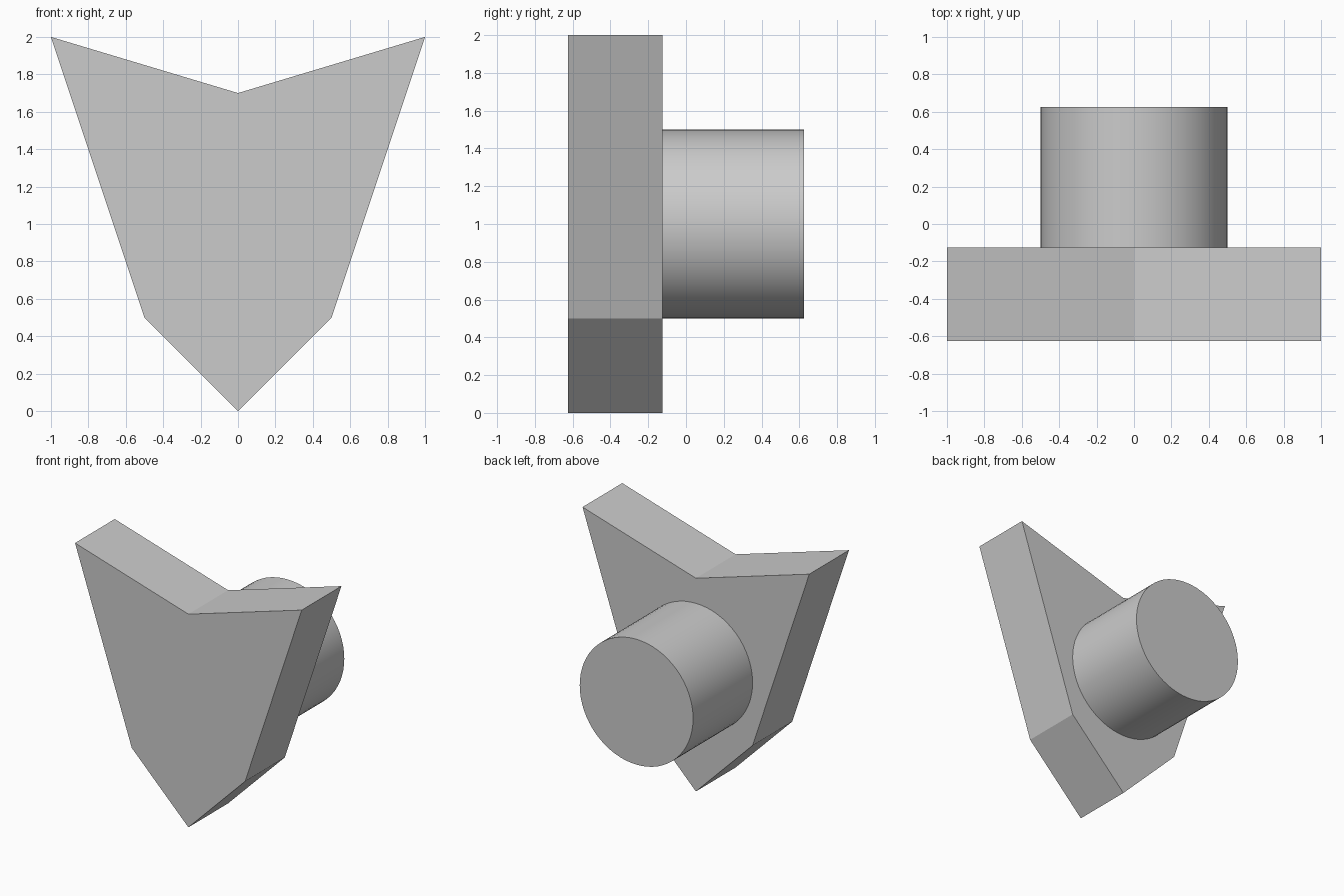
import bpy, bmesh, math
from mathutils import Matrix

cube = bpy.data.objects.get("Cube")
if cube:
    bpy.data.objects.remove(cube, do_unlink=True)

# One plain grey for every part
grey = bpy.data.materials.new("plain_grey")
grey.use_nodes = True
colour = (0.6, 0.6, 0.6, 1)
grey.diffuse_color = colour
grey.node_tree.nodes["Principled BSDF"].inputs["Base Color"].default_value = colour

FRONT, JOIN, BACK = -0.625, -0.125, 0.625


def add_part(name, bm):
    bmesh.ops.recalc_face_normals(bm, faces=bm.faces)
    mesh = bpy.data.meshes.new(name)
    bm.to_mesh(mesh)
    bm.free()
    mesh.materials.append(grey)
    obj = bpy.data.objects.new(name, mesh)
    bpy.context.collection.objects.link(obj)
    return obj


# Shield plate: mirrored half outline, extruded backwards
half = [(0.5, 0.5), (1, 2)]
outline = [(0, 0)] + half + [(0, 1.7)] + [(-x, z) for x, z in reversed(half)]
bm = bmesh.new()
face = bm.faces.new([bm.verts.new((x, FRONT, z)) for x, z in outline])
extruded = bmesh.ops.extrude_face_region(bm, geom=[face])["geom"]
verts = [v for v in extruded if isinstance(v, bmesh.types.BMVert)]
bmesh.ops.translate(bm, verts=verts, vec=(0, JOIN - FRONT, 0))
add_part("shield_plate", bm)

# Round post behind the plate
bm = bmesh.new()
place = Matrix.Translation((0, (JOIN + BACK) / 2, 1)) @ Matrix.Rotation(math.pi / 2, 4, "X")
bmesh.ops.create_cone(bm, cap_ends=True, segments=64, radius1=0.5, radius2=0.5,
                      depth=BACK - JOIN, matrix=place)
post = add_part("rear_post", bm)
bpy.ops.object.select_all(action="DESELECT")
post.select_set(True)
bpy.context.view_layer.objects.active = post
bpy.ops.object.shade_smooth_by_angle(angle=math.radians(30))
